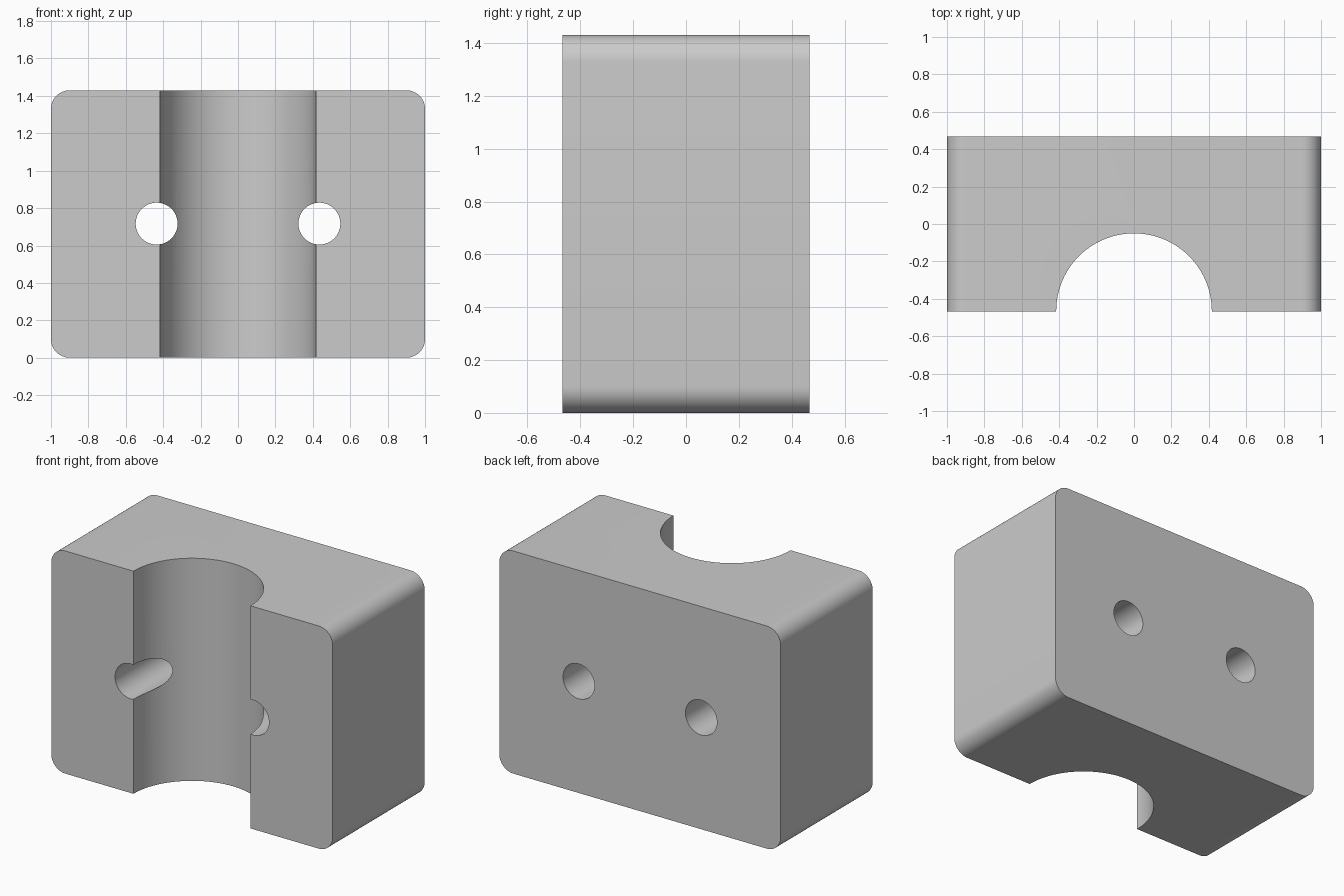
import bpy, bmesh, math

if "Cube" in bpy.data.objects:
    bpy.data.objects.remove(bpy.data.objects["Cube"])

W, D, H, R = 1.0, 0.467, 1.43, 0.1   # half width, half depth, height, corner radius


def cylinder(name, radius, depth, location, rotation=(0, 0, 0), sides=64):
    bpy.ops.mesh.primitive_cylinder_add(vertices=sides, radius=radius, depth=depth,
                                        location=location, rotation=rotation)
    obj = bpy.context.object
    obj.name = name
    obj.hide_render = True
    return obj


# Clamp block: rounded rectangle profile extruded front to back
bm = bmesh.new()
profile = []
corners = [(W - R, H - R, 0), (-W + R, H - R, 90), (-W + R, R, 180), (W - R, R, 270)]
for cx, cz, start in corners:
    for i in range(13):
        a = math.radians(start + 90 * i / 12)
        profile.append(bm.verts.new((cx + R * math.cos(a), -D, cz + R * math.sin(a))))
face = bm.faces.new(profile)
ext = bmesh.ops.extrude_face_region(bm, geom=[face])
moved = [g for g in ext["geom"] if isinstance(g, bmesh.types.BMVert)]
bmesh.ops.translate(bm, verts=moved, vec=(0, 2 * D, 0))
bmesh.ops.recalc_face_normals(bm, faces=bm.faces)
mesh = bpy.data.meshes.new("clamp_block")
bm.to_mesh(mesh)
bm.free()
block = bpy.data.objects.new("clamp_block", mesh)
bpy.context.collection.objects.link(block)

# Cutters: half-round vertical channel and two through bolt holes
cutters = [cylinder("channel_cutter", 0.416, 2 * H, (0, -D + 0.001, H / 2), sides=96)]
for side in (-1, 1):
    cutters.append(cylinder("bolt_hole_cutter", 0.112, 4 * D, (side * 0.435, 0, 0.717),
                            (math.pi / 2, 0, 0)))

bpy.ops.object.select_all(action='DESELECT')
block.select_set(True)
bpy.context.view_layer.objects.active = block
for cutter in cutters:
    mod = block.modifiers.new(cutter.name, 'BOOLEAN')
    mod.operation = 'DIFFERENCE'
    mod.solver = 'EXACT'
    mod.object = cutter
    bpy.ops.object.modifier_apply(modifier=mod.name)
for cutter in cutters:
    bpy.data.objects.remove(cutter)

bpy.ops.object.shade_smooth_by_angle(angle=math.radians(30))
